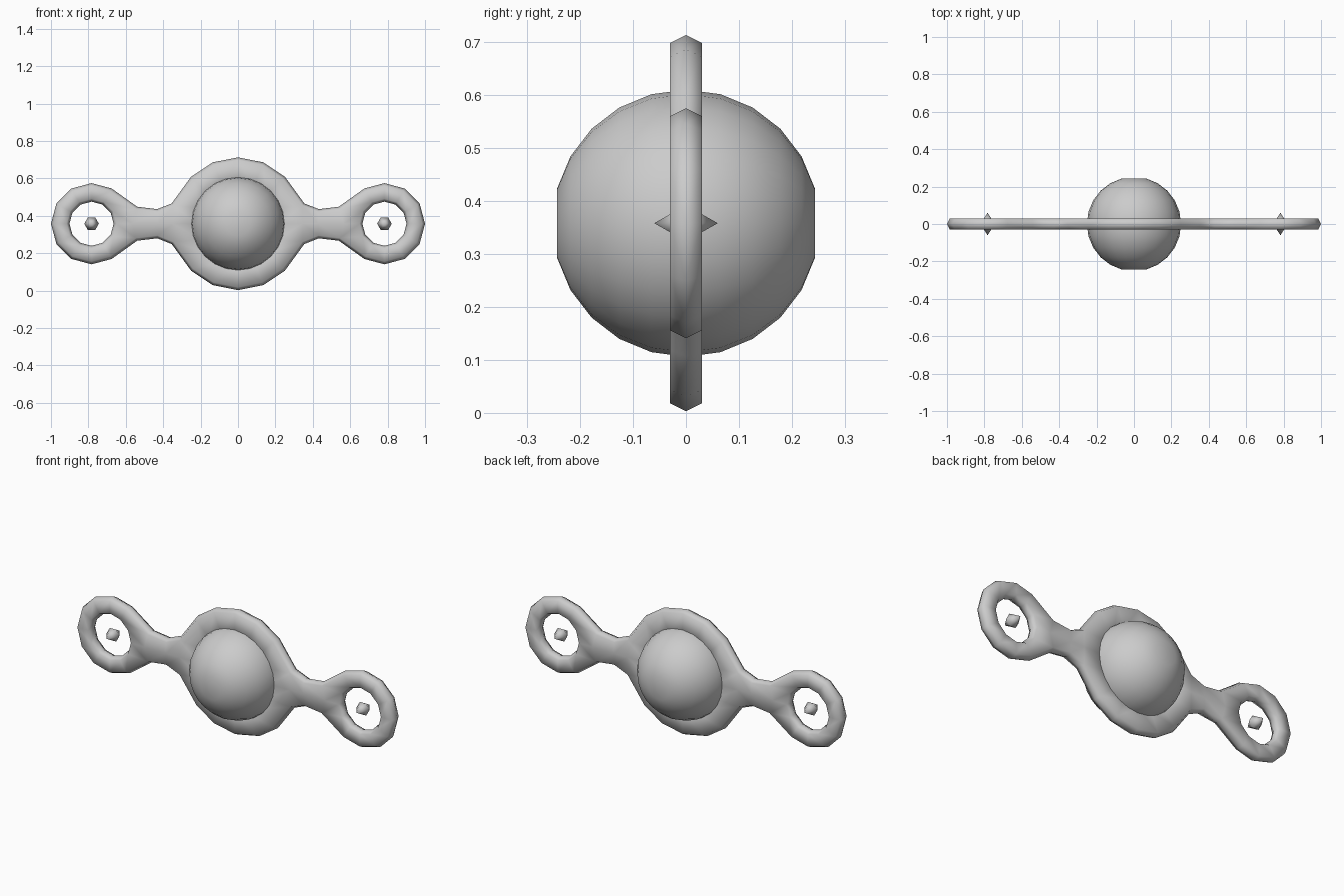
import bpy, bmesh
from math import sin, cos, pi, radians
from mathutils import Vector, Matrix

cube = bpy.data.objects.get("Cube")
if cube:
    bpy.data.objects.remove(cube, do_unlink=True)

MID = 0.358        # height of the centre line
HALF = 0.03        # half thickness of the plate
BEVEL = 0.015      # how far the middle ridge stands out
RING_X = 0.783

grey = bpy.data.materials.new("plain_grey")
grey.use_nodes = True
colour = (0.6, 0.6, 0.6, 1)
grey.diffuse_color = colour
grey.node_tree.nodes["Principled BSDF"].inputs["Base Color"].default_value = colour


def add_object(name, bm):
    bmesh.ops.recalc_face_normals(bm, faces=bm.faces)
    for face in bm.faces:
        face.smooth = True
    mesh = bpy.data.meshes.new(name)
    bm.to_mesh(mesh)
    bm.free()
    mesh.materials.append(grey)
    obj = bpy.data.objects.new(name, mesh)
    bpy.context.collection.objects.link(obj)
    return obj


def strip(bm, a, b):
    """Join two rows of (x, z) points with quads on the front plane."""
    rows = [[bm.verts.new((x, -HALF, z)) for x, z in row] for row in (a, b)]
    for i in range(len(a) - 1):
        bm.faces.new((rows[0][i], rows[0][i + 1], rows[1][i + 1], rows[1][i]))


def arc(cx, radius, count, total):
    """Points clockwise from the top around a centre on the middle line."""
    return [(cx + radius * sin(total * i / count), radius * cos(total * i / count))
            for i in range(count + 1)]


# Frame: right front quarter of the plate, mirrored to the other sides
bm = bmesh.new()
neck = [(0.345, 0.097), (0.345, 0), (0.345, -0.097)]
waist = [(0.43, 0.063), (0.43, 0), (0.43, -0.063)]
flare = [(0.545, 0.077), (0.565, 0), (0.545, -0.077)]

disc_rim = arc(0, 0.34, 8, pi)
disc_rim[3:6] = neck
strip(bm, disc_rim, arc(0, 0.22, 8, pi))
strip(bm, neck, waist)
strip(bm, waist, flare)

ring_rim = arc(RING_X, 0.202, 12, 2 * pi)
ring_rim[8:11] = flare[::-1]
strip(bm, ring_rim, arc(RING_X, 0.133, 12, 2 * pi))
bmesh.ops.remove_doubles(bm, verts=bm.verts, dist=0.0005)

# Ridge: open edges run outward to the middle plane
outward = {}
rim = [e for e in bm.edges if e.is_boundary
       and not all(abs(v.co.x) < 0.001 for v in e.verts)]
for e in rim:
    along = (e.verts[1].co - e.verts[0].co).normalized()
    away = (e.verts[0].co + e.verts[1].co) / 2 - e.link_faces[0].calc_center_median()
    away = (away - along * away.dot(along)).normalized()
    for v in e.verts:
        outward[v] = outward.get(v, Vector()) + away
ridge = {}
for v, d in outward.items():
    if abs(v.co.x) < 0.001:
        d.x = 0
    co = v.co + d.normalized() * BEVEL
    co.y = 0
    ridge[v] = bm.verts.new(co)
for e in rim:
    a, b = e.verts
    bm.faces.new((a, b, ridge[b], ridge[a]))

bmesh.ops.translate(bm, verts=bm.verts, vec=(0, 0, MID))
# Mirrored copies are welded along the centre planes
for axis in (0, 1):
    copy = bmesh.ops.duplicate(bm, geom=bm.verts[:] + bm.edges[:] + bm.faces[:])
    verts = [g for g in copy["geom"] if isinstance(g, bmesh.types.BMVert)]
    for v in verts:
        v.co[axis] *= -1
    bmesh.ops.remove_doubles(bm, verts=bm.verts, dist=0.0005)
add_object("ringed_frame", bm)

# Central ball, with its poles flattened at front and back
bm = bmesh.new()
bmesh.ops.create_uvsphere(bm, u_segments=24, v_segments=12, radius=0.252)
poles = [v for v in bm.verts if len(v.link_edges) == 24]
bmesh.ops.dissolve_verts(bm, verts=poles)
bmesh.ops.transform(bm, verts=bm.verts,
                    matrix=Matrix.Translation((0, 0, MID)) @ Matrix.Rotation(radians(90), 4, 'X'))
add_object("central_ball", bm)

# Six-sided double-pointed crystals floating in the rings
for side, name in ((1, "left_crystal"), (-1, "right_crystal")):
    bm = bmesh.new()
    belt = [bm.verts.new((side * 0.783 + 0.039 * cos(i * pi / 3), 0,
                          MID + 0.039 * sin(i * pi / 3))) for i in range(6)]
    for y in (-0.06, 0.06):
        tip = bm.verts.new((side * 0.783, y, MID))
        for i in range(6):
            bm.faces.new((belt[i], belt[(i + 1) % 6], tip))
    add_object(name, bm)
